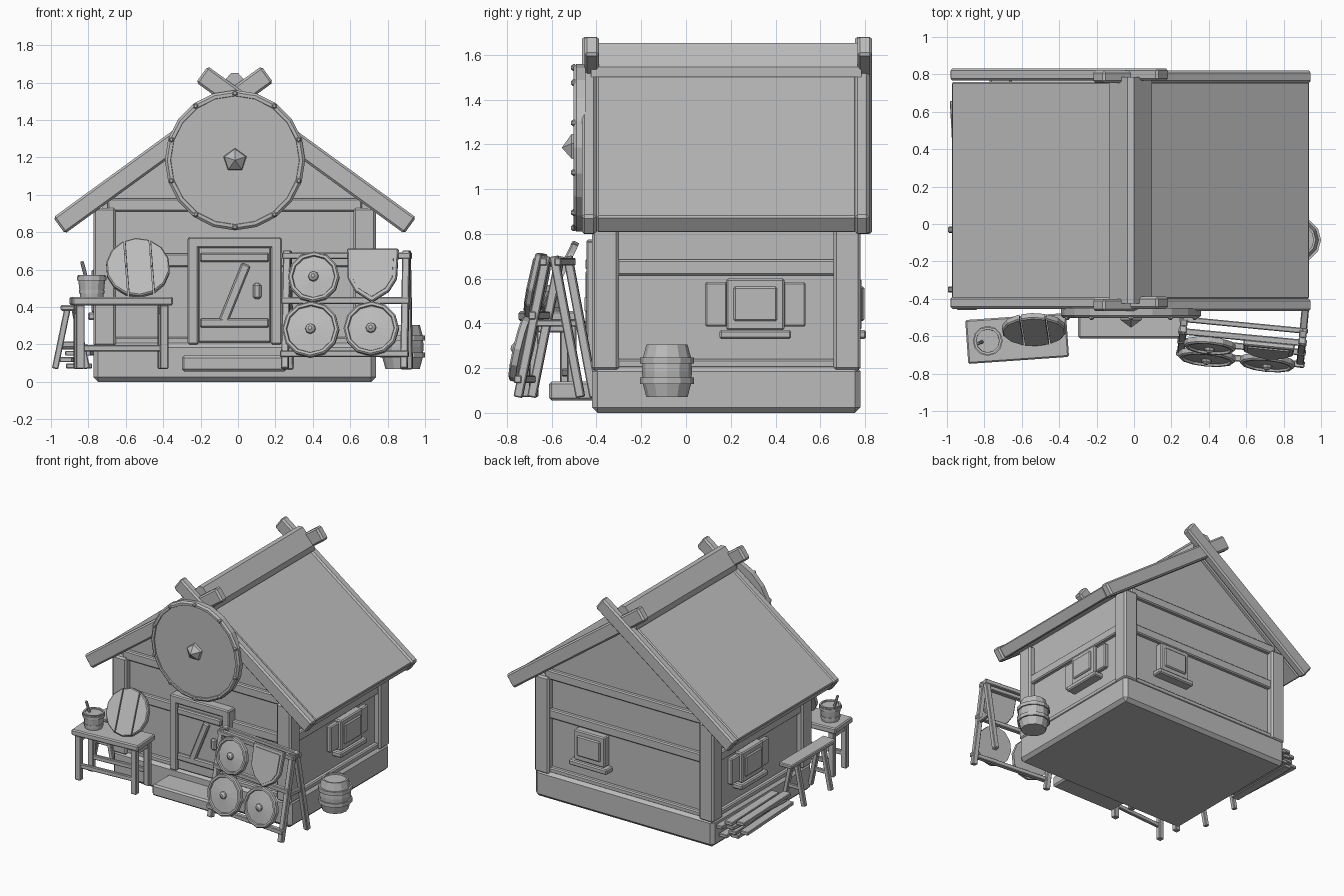
import bpy, bmesh
from math import sin, cos, pi, radians
from mathutils import Matrix, Vector

if "Cube" in bpy.data.objects:
    bpy.data.objects.remove(bpy.data.objects["Cube"])

grey = bpy.data.materials.new("plain grey")
grey.use_nodes = True
grey.diffuse_color = (0.5, 0.5, 0.5, 1)
grey.node_tree.nodes["Principled BSDF"].inputs["Base Color"].default_value = (0.5, 0.5, 0.5, 1)

CX, CY = -0.018, 0.18          # centre of the house
T = Matrix.Translation
I = Matrix()


def R(deg, axis):
    return Matrix.Rotation(radians(deg), 4, axis)


def finish(bm, name, m):
    bmesh.ops.recalc_face_normals(bm, faces=bm.faces[:])
    me = bpy.data.meshes.new(name)
    bm.to_mesh(me)
    bm.free()
    me.materials.append(grey)
    ob = bpy.data.objects.new(name, me)
    ob.matrix_world = m
    bpy.context.collection.objects.link(ob)
    return ob


def chamfer(bm, width):
    if width:
        bmesh.ops.bevel(bm, geom=bm.edges[:], offset=width, segments=1, affect='EDGES')


def box(name, loc, size, rot=I, frame=I, bevel=0.008):
    bm = bmesh.new()
    bmesh.ops.create_cube(bm, size=1)
    bmesh.ops.scale(bm, vec=size, verts=bm.verts[:])
    chamfer(bm, bevel)
    return finish(bm, name, frame @ T(loc) @ rot)


def beam(name, p, q, w, frame=I, bevel=0.005):
    p, q = Vector(p), Vector(q)
    rot = (q - p).to_track_quat('Z', 'Y').to_matrix().to_4x4()
    return box(name, (p + q) / 2, (w, w, (q - p).length), rot, frame, bevel)


def prism(name, pts, depth, m, bevel=0):
    bm = bmesh.new()
    face = bm.faces.new([bm.verts.new((x, y, 0)) for x, y in pts])
    new = bmesh.ops.extrude_face_region(bm, geom=[face])["geom"]
    bmesh.ops.translate(bm, vec=(0, 0, depth), verts=[v for v in new if isinstance(v, bmesh.types.BMVert)])
    chamfer(bm, bevel)
    return finish(bm, name, m)


def lathe(name, profile, n, m, slab=None):
    """Turn (radius, height) points; slab keeps only a range of local x."""
    bm = bmesh.new()
    rings = [[bm.verts.new((r * sin(2 * pi * i / n), r * cos(2 * pi * i / n), h)) for i in range(n)]
             for r, h in profile]
    for a, b in zip(rings, rings[1:]):
        for i in range(n):
            j = (i + 1) % n
            bm.faces.new((a[i], a[j], b[j], b[i]))
    for end in (rings[0], rings[-1]):
        bm.faces.new(end)
    bmesh.ops.remove_doubles(bm, verts=bm.verts[:], dist=0.0005)
    if slab:
        for x, d in ((slab[0], -1), (slab[1], 1)):
            bmesh.ops.bisect_plane(bm, geom=bm.verts[:] + bm.edges[:] + bm.faces[:],
                                   plane_co=(x, 0, 0), plane_no=(d, 0, 0), clear_outer=True)
            bmesh.ops.holes_fill(bm, edges=[e for e in bm.edges if e.is_boundary])
    return finish(bm, name, m)


UP = R(90, 'X')                # local y to up, local z to the front

# Foundation, walls and gables
box("foundation", (CX, CY, 0.105), (1.51, 1.2, 0.21), bevel=0.025)
prism("walls", [(-0.71, 0.15), (0.71, 0.15), (0.71, 0.955), (0, 1.47), (-0.71, 0.955)], 1.1,
      T((CX, 0.73, 0)) @ UP)
for sx in (-1, 1):
    for sy in (-1, 1):
        box("corner_post", (CX + sx * 0.695, CY + sy * 0.54, 0.56), (0.12, 0.12, 0.74), bevel=0.012)
for z, h in ((0.65, 0.07), (0.945, 0.07), (0.22, 0.04)):
    for s in (-1, 1):
        box("wall_beam", (CX, CY + s * 0.555, z), (1.36, 0.05, h))
        if z < 0.9:
            box("side_beam", (CX + s * 0.715, CY, z), (0.05, 1.0, h))

# Roof, crossed gable boards and ridge
for s in (-1, 1):
    tilt = R(36 * s, 'Y')
    box("roof_slab", (CX + s * 0.467, CY, 1.178), (1.15, 1.16, 0.09), tilt)
    for y in (-0.427, 0.793):
        box("gable_board", (CX + s * 0.382, y - s * 0.006, 1.24), (1.376, 0.065, 0.107), tilt, bevel=0.012)
prism("ridge_cap", [(-0.115, 1.5), (0.115, 1.5), (0.115, 1.545), (0.018, 1.652), (-0.018, 1.652),
                    (-0.115, 1.545)], 1.21, T((CX, 0.785, 0)) @ UP)


# Windows, built facing the front and turned onto each wall
def window(frame, shutters):
    box("window_frame", (0, -0.02, 0.485), (0.26, 0.07, 0.23), frame=frame)
    box("window_pane", (0, -0.055, 0.487), (0.195, 0.025, 0.155), frame=frame)
    box("window_sill", (0, -0.03, 0.35), (0.32, 0.09, 0.04), frame=frame)
    if shutters:
        for s in (-1, 1):
            box("shutter", (s * 0.175, -0.015, 0.485), (0.1, 0.04, 0.2), frame=frame)


window(T((CX + 0.71, 0.31, 0)) @ R(90, 'Z'), True)
window(T((CX - 0.71, 0.31, 0)) @ R(-90, 'Z'), True)
window(T((0.27, 0.73, 0)) @ R(180, 'Z'), False)

# Door and step
for s in (-1, 1):
    box("door_jamb", (CX + s * 0.222, -0.4, 0.485), (0.06, 0.09, 0.57))
box("door_lintel", (CX, -0.4, 0.745), (0.5, 0.09, 0.06))
box("door", (CX, -0.395, 0.47), (0.39, 0.06, 0.52))
for z in (0.665, 0.315):
    box("door_band", (CX, -0.435, z), (0.37, 0.03, 0.05))
box("door_brace", (CX, -0.435, 0.475), (0.05, 0.03, 0.33), R(22, 'Y'))
box("door_handle", (0.102, -0.435, 0.485), (0.045, 0.035, 0.085), bevel=0.012)
box("door_step", (-0.02, -0.5, 0.098), (0.56, 0.225, 0.085), bevel=0.012)

# Large round shield on the gable
big = T((-0.016, -0.45, 1.185)) @ UP
lathe("gable_shield", [(0.375, 0), (0.375, 0.04), (0.362, 0.052), (0.345, 0.052), (0.343, 0.044)], 20, big)
lathe("gable_shield_boss", [(0.066, 0.04), (0.06, 0.062), (0, 0.105)], 5, big)
for i in range(10):
    a = 2 * pi * i / 10
    lathe("shield_rivet", [(0.015, 0.045), (0.015, 0.055), (0.008, 0.063)], 6,
          big @ T((0.358 * sin(a), 0.358 * cos(a), 0)))

# Table with bucket and planked shield
tab = T((-0.625, -0.612, 0)) @ R(4, 'Z')
box("table_top", (0, 0, 0.432), (0.54, 0.235, 0.045), frame=tab)
for sx in (-1, 1):
    for sy in (-1, 1):
        box("table_leg", (sx * 0.225, sy * 0.085, 0.24), (0.045, 0.04, 0.34), frame=tab, bevel=0.005)
    box("table_end_rail", (sx * 0.225, 0, 0.38), (0.03, 0.17, 0.04), frame=tab, bevel=0.005)
    box("table_rail", (0, sx * 0.085, 0.18), (0.45, 0.025, 0.035), frame=tab, bevel=0.005)
pail = T((-0.782, -0.625, 0.452))
lathe("bucket", [(0.062, 0), (0.075, 0.12), (0.062, 0.12), (0.06, 0.085)], 12, pail)
for z, r in ((0.02, 0.069), (0.09, 0.08)):
    lathe("bucket_hoop", [(r - 0.02, z), (r, z), (r, z + 0.02), (r - 0.02, z + 0.02)], 12, pail)
beam("bucket_stick", (-0.79, -0.62, 0.47), (-0.835, -0.64, 0.645), 0.018)
lean = T((-0.535, -0.565, 0.61)) @ R(64, 'X') @ R(4, 'Z')
for lo, hi in ((-0.2, -0.066), (-0.058, 0.07), (0.078, 0.2)):
    lathe("planked_shield", [(0.172, -0.015), (0.172, 0.01), (0.165, 0.017)], 14, lean, (lo, hi))

# Shield rack
rack = T((0.583, -0.575, 0)) @ R(-5.5, 'Z')
for s in (-1, 1):
    for foot in (-0.145, 0.135):
        beam("rack_leg", (s * 0.32, foot, 0.07), (s * 0.32, 0.12 * foot, 0.7), 0.04, rack)
    box("rack_cross_bar", (s * 0.32, 0, 0.4), (0.025, 0.16, 0.03), frame=rack, bevel=0.005)
for z, y in ((0.675, -0.03), (0.435, -0.08), (0.15, -0.145)):
    box("rack_bar", (0, y, z), (0.69, 0.035, 0.035), frame=rack, bevel=0.005)
    if z > 0.6:
        box("rack_back_bar", (0, 0.035, z), (0.69, 0.03, 0.035), frame=rack, bevel=0.005)


def on_rack(x, z):
    return rack @ T((x, -0.06 - (0.7 - z) * 0.222, z)) @ R(77, 'X')


for x, z, r in ((-0.17, 0.56, 0.138), (-0.18, 0.28, 0.153), (0.145, 0.285, 0.148)):
    m = on_rack(x, z)
    lathe("round_shield", [(r, -0.015), (r, 0.012), (r - 0.008, 0.02), (r - 0.022, 0.02), (r - 0.026, 0.008),
                           (0.03, 0.018)], 12, m)
    lathe("round_shield_boss", [(0.03, 0.01), (0.026, 0.03), (0.01, 0.042)], 8, m)


def pointed(k):
    return [(x * k, y * k) for x, y in ((-0.138, 0.145), (0.138, 0.145), (0.132, -0.02),
                                        (0.09, -0.09), (0, -0.148), (-0.09, -0.09), (-0.132, -0.02))]


m = on_rack(0.145, 0.57)
prism("pointed_shield", pointed(1), 0.03, m @ T((0, 0, -0.015)), 0.006)
prism("pointed_shield_face", pointed(0.82), 0.01, m @ T((0, 0, 0.012)))

# Barrel beside the house
cask = T((0.88, -0.085, 0.07))
lathe("barrel", [(0.092, 0), (0.108, 0.06), (0.112, 0.118), (0.108, 0.175), (0.092, 0.235), (0.08, 0.235),
                 (0.08, 0.222)], 12, cask)
for z in (0.06, 0.15):
    lathe("barrel_hoop", [(0.09, z), (0.12, z), (0.12, z + 0.028), (0.09, z + 0.028)], 12, cask)

# Sawhorse bench
box("bench_top", (-0.893, -0.19, 0.395), (0.11, 0.54, 0.03), bevel=0.006)
for y in (-0.35, -0.03):
    for s in (-1, 1):
        beam("bench_leg", (-0.893 + s * 0.085, y, 0.07), (-0.893 + s * 0.02, y, 0.385), 0.034)
    box("bench_brace", (-0.893, y, 0.2), (0.12, 0.02, 0.03), bevel=0.004)

# Stack of planks
for i, (x, y, turn) in enumerate(((-0.85, 0.4, 0), (-0.9, 0.38, 3), (-0.84, 0.42, -3), (-0.88, 0.39, 2))):
    for s in (-1, 1):
        box("stacked_plank", (x + s * 0.036, y + s * 0.02, 0.085 + i * 0.034), (0.066, 0.6, 0.026),
            R(turn, 'Z'), bevel=0.004)
